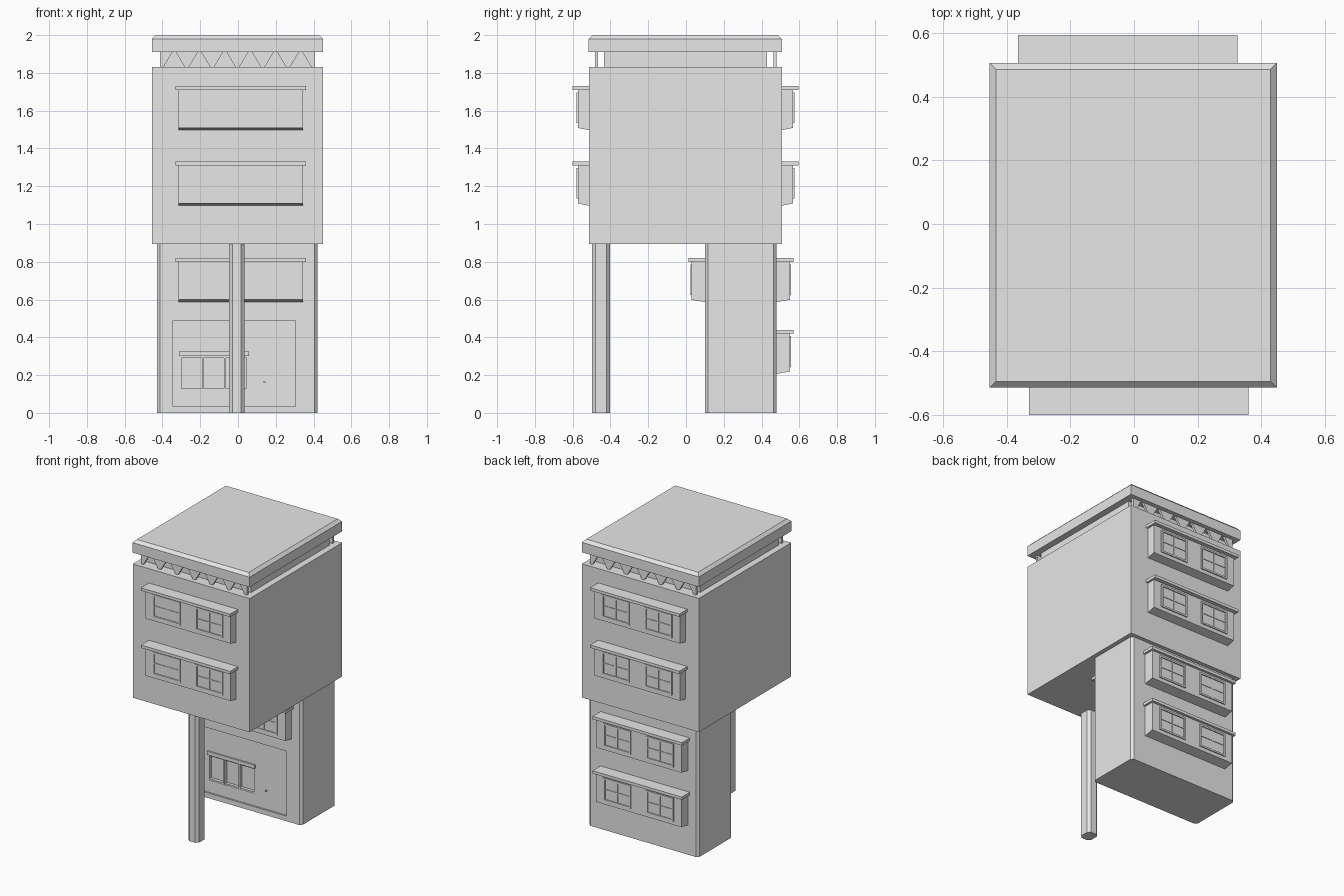
import bpy, bmesh
from mathutils import Vector

cube = bpy.data.objects.get("Cube")
if cube:
    bpy.data.objects.remove(cube, do_unlink=True)

# One plain concrete colour
GREY = (0.8, 0.8, 0.8, 1)
concrete = bpy.data.materials.new("concrete grey")
concrete.use_nodes = True
concrete.diffuse_color = GREY
concrete.node_tree.nodes["Principled BSDF"].inputs["Base Color"].default_value = GREY


def finish(name, bm):
    bmesh.ops.recalc_face_normals(bm, faces=bm.faces)
    mesh = bpy.data.meshes.new(name)
    bm.to_mesh(mesh)
    bm.free()
    mesh.materials.append(concrete)
    obj = bpy.data.objects.new(name, mesh)
    bpy.context.collection.objects.link(obj)
    return obj


def add_box(bm, x, y, z):
    """Add a box given (low, high) on each axis; return its vertices."""
    lo, hi = Vector((x[0], y[0], z[0])), Vector((x[1], y[1], z[1]))
    verts = bmesh.ops.create_cube(bm, size=1)["verts"]
    for v in verts:
        v.co = (lo + hi) / 2 + v.co * (hi - lo)
    return verts


def box(name, x, y, z, bevel=0, edge_rule=None):
    bm = bmesh.new()
    add_box(bm, x, y, z)
    if bevel:
        edges = [e for e in bm.edges if edge_rule(e)]
        bmesh.ops.bevel(bm, geom=edges, offset=bevel, segments=1, affect="EDGES")
    return finish(name, bm)


def add_prism(bm, profile, depth):
    """Extrude a closed profile of points along a vector."""
    face = bm.faces.new([bm.verts.new(p) for p in profile])
    grown = bmesh.ops.extrude_face_region(bm, geom=[face])["geom"]
    bmesh.ops.translate(bm, vec=depth, verts=[g for g in grown if isinstance(g, bmesh.types.BMVert)])


def upright(e):
    return abs(e.verts[0].co.z - e.verts[1].co.z) > 0.1


def top_rim(e):
    return min(v.co.z for v in e.verts) > 1.99


# Main volumes
box("upper_block", (-0.455, 0.45), (-0.513, 0.507), (0.895, 1.83))
lower = box("lower_block", (-0.43, 0.42), (0.1, 0.48), (0, 0.895), 0.016, upright)
box("front_pillar", (-0.047, 0.035), (-0.497, -0.403), (0, 0.895), 0.018, upright)
box("roof_neck", (-0.41, 0.405), (-0.435, 0.43), (1.83, 1.91))
box("roof_slab", (-0.455, 0.45), (-0.515, 0.507), (1.91, 2.0), 0.02, top_rim)

# Tapered brackets carrying the roof
for label, y in (("front", -0.482), ("back", 0.462)):
    bm = bmesh.new()
    for i in range(7):
        c = -0.405 + i * 0.134
        left = max(c - 0.058, -0.412)
        right = min(c + 0.058, 0.407)
        add_prism(bm, [(max(c - 0.01, left), y, 1.83), (min(c + 0.01, right), y, 1.83),
                       (right, y, 1.91), (left, y, 1.91)], (0, 0.016, 0))
    finish(label + "_roof_brackets", bm)


# Shop front recesses cut into the lower block
def cut(target, x, y, z):
    cutter = box("cutter", x, y, z)
    mod = target.modifiers.new("recess", "BOOLEAN")
    mod.operation, mod.solver, mod.object = "DIFFERENCE", "EXACT", cutter
    bpy.context.view_layer.objects.active = target
    bpy.ops.object.modifier_apply(modifier=mod.name)
    bpy.data.objects.remove(cutter, do_unlink=True)


cut(lower, (-0.345, 0.305), (0.05, 0.112), (0.035, 0.49))
cut(lower, (-0.31, 0.055), (0.05, 0.135), (0.12, 0.3))

# Shop window bars, hood and door knob
bm = bmesh.new()
for i in range(4):
    x = -0.305 + i * 0.1185
    add_box(bm, (x - 0.005, x + 0.005), (0.112, 0.136), (0.12, 0.3))
for z in (0.125, 0.295):
    add_box(bm, (-0.31, 0.055), (0.114, 0.136), (z - 0.005, z + 0.005))
finish("shop_window_frame", bm)
box("shop_window_hood", (-0.312, 0.057), (0.101, 0.114), (0.3, 0.325))
box("shop_door_knob", (0.135, 0.145), (0.103, 0.114), (0.16, 0.17))


# Window bays: box with a sloping underside, cap slab and two framed windows
def window_bay(label, wall, side, top, depth):
    """side is -1 for the front and +1 for the back; the back is turned half round."""
    def place(x, out, z):
        return ((-x * side if side < 0 else -x - 0.005), wall + side * out, z)

    def bay_box(bm, x, out, z):
        a, b = place(x[0], out[0], z[0]), place(x[1], out[1], z[1])
        add_box(bm, *[(min(p, q), max(p, q)) for p, q in zip(a, b)])

    bm = bmesh.new()
    low = top - 0.233
    x0, x1 = -0.315, 0.345
    start = place(x0, 0, 0)
    end = place(x1, 0, 0)
    add_prism(bm, [place(x0, 0, low), place(x0, depth, low + 0.012),
                   place(x0, depth, top - 0.02), place(x0, 0, top - 0.02)],
              (end[0] - start[0], 0, 0))
    finish(label + "_bay", bm)

    bm = bmesh.new()
    bay_box(bm, (-0.33, 0.36), (0, 0.088), (top - 0.02, top))
    finish(label + "_bay_cap", bm)

    bm = bmesh.new()
    z0, z1, t = top - 0.19, top - 0.04, 0.006
    for wx in (-0.25, 0.08):
        ends = (wx, wx + 0.2)
        for x in ends:
            bay_box(bm, (x - t, x + t), (depth, depth + 0.007), (z0 - t, z1 + t))
        for z in (z0, z1):
            bay_box(bm, (wx + t, wx + 0.2 - t), (depth, depth + 0.007), (z - t, z + t))
        mid, zm = wx + 0.1, (z0 + z1) / 2
        bay_box(bm, (mid - 0.003, mid + 0.003), (depth, depth + 0.004), (z0 + t, z1 - t))
        bay_box(bm, (wx + t, wx + 0.2 - t), (depth, depth + 0.004), (zm - 0.003, zm + 0.003))
    finish(label + "_windows", bm)


for label, wall, side, top, depth in (
        ("front_top", -0.513, -1, 1.73, 0.06),
        ("front_middle", -0.513, -1, 1.33, 0.06),
        ("front_lower", 0.1, -1, 0.82, 0.07),
        ("back_top", 0.507, 1, 1.73, 0.06),
        ("back_middle", 0.507, 1, 1.33, 0.06),
        ("back_lower", 0.48, 1, 0.82, 0.07),
        ("back_ground", 0.48, 1, 0.44, 0.07)):
    window_bay(label, wall, side, top, depth)
